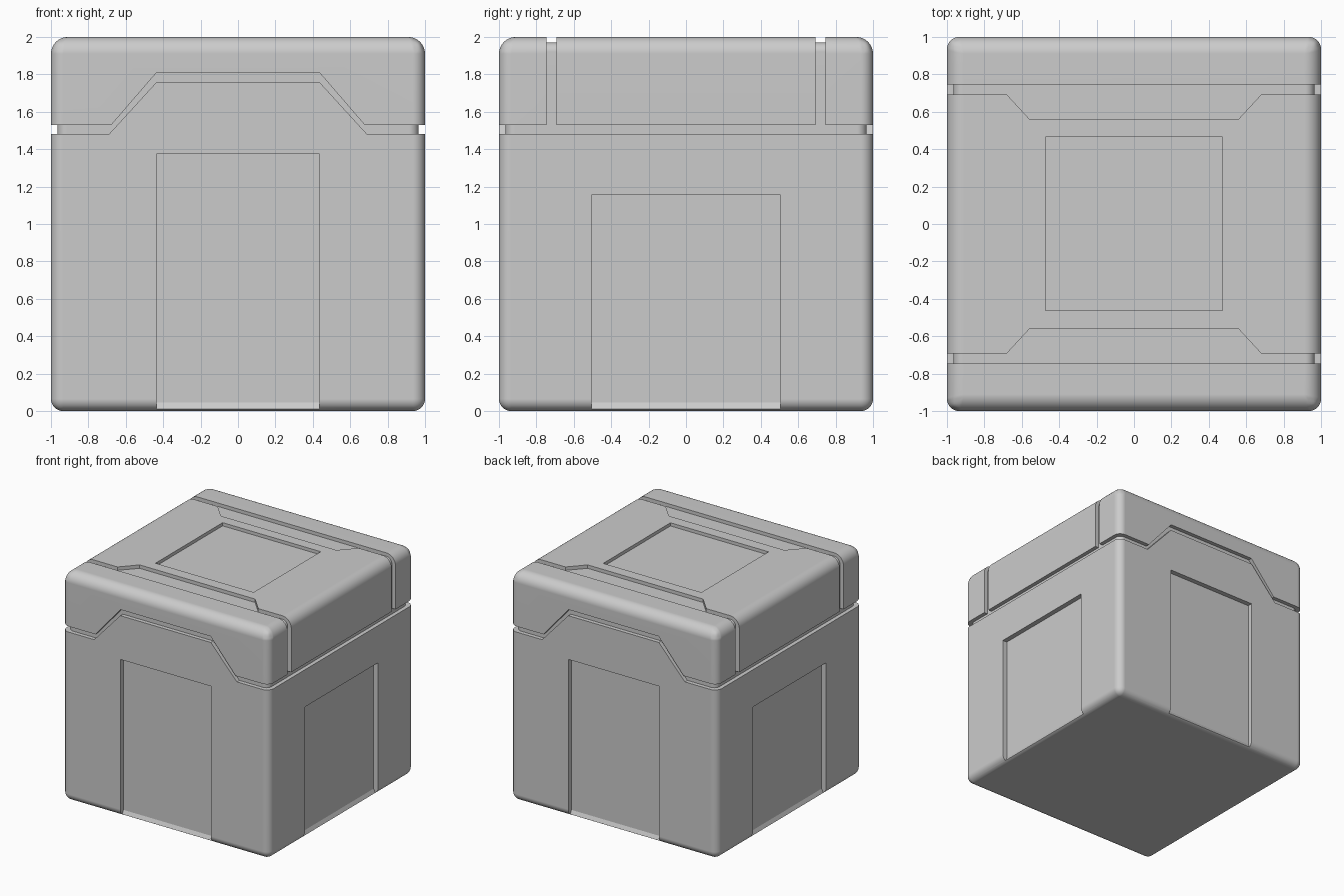
import bpy, bmesh, math
from mathutils import Matrix

default = bpy.data.objects.get("Cube")
if default:
    bpy.data.objects.remove(default, do_unlink=True)

grey = bpy.data.materials.new("plain_grey")
grey.use_nodes = True
COLOUR = (0.6, 0.6, 0.6, 1)
grey.diffuse_color = COLOUR
grey.node_tree.nodes["Principled BSDF"].inputs["Base Color"].default_value = COLOUR


def finish(name, bm):
    bmesh.ops.recalc_face_normals(bm, faces=bm.faces)
    mesh = bpy.data.meshes.new(name)
    bm.to_mesh(mesh)
    bm.free()
    mesh.materials.append(grey)
    obj = bpy.data.objects.new(name, mesh)
    bpy.context.collection.objects.link(obj)
    return obj


def apply(obj, mod):
    bpy.context.view_layer.objects.active = obj
    bpy.ops.object.modifier_apply(modifier=mod.name)


def subtract(obj, cutter):
    mod = obj.modifiers.new("cut", "BOOLEAN")
    mod.operation, mod.solver, mod.object = "DIFFERENCE", "EXACT", cutter
    apply(obj, mod)


def rounded_box(name, half, low, high, top_r, side_r, segments=8):
    """Box with softer top edges than the sides and base."""
    bm = bmesh.new()
    bmesh.ops.create_cube(bm, size=2)
    for v in bm.verts:
        v.co = (v.co.x * half, v.co.y * half, high if v.co.z > 0 else low)
    weight = bm.edges.layers.float.new("bevel_weight_edge")
    for e in bm.edges:
        e[weight] = 1 if all(v.co.z == high for v in e.verts) else side_r / top_r
    obj = finish(name, bm)
    mod = obj.modifiers.new("round", "BEVEL")
    mod.limit_method, mod.width, mod.segments = "WEIGHT", top_r, segments
    apply(obj, mod)
    return obj


def prism(name, points, axis, start, end, turn=0):
    """Extrude a 2D outline along an axis, then turn it about z."""
    place = {"x": lambda a, b, d: (d, a, b),
             "y": lambda a, b, d: (a, d, b),
             "z": lambda a, b, d: (a, b, d)}[axis]
    bm = bmesh.new()
    ends = [[bm.verts.new(place(a, b, d)) for a, b in points] for d in (start, end)]
    bm.faces.new(ends[0])
    bm.faces.new(ends[1][::-1])
    n = len(points)
    for i in range(n):
        j = (i + 1) % n
        bm.faces.new((ends[0][i], ends[0][j], ends[1][j], ends[1][i]))
    bm.transform(Matrix.Rotation(turn, 4, "Z"))
    return finish(name, bm)


def mirrored(points):
    return points + [(-a, b) for a, b in reversed(points)]


crate = rounded_box("crate", 1, 0, 2, 0.09, 0.065)
core = rounded_box("groove_floor_core", 0.965, 0.05, 1.97, 0.07, 0.05)
cutters = []

# Stepped seam between lid and base, running all the way round
lower = mirrored([(-1.2, 1.48), (-0.69, 1.48), (-0.437, 1.757)])
upper = mirrored([(-1.2, 1.53), (-0.677, 1.53), (-0.435, 1.81)])
cutters.append(prism("lid_seam", lower + upper[::-1], "y", -1.2, 1.2))

# Straps over the lid: side channels that widen on the top
inner = mirrored([(-1.2, -0.692), (-0.68, -0.692), (-0.558, -0.56)])
outline = inner + [(1.2, -0.745), (-1.2, -0.745)]
for turn in (0, math.pi):
    cutters.append(prism("lid_channel", outline, "z", 1.505, 2.2, turn))

for cutter in cutters:
    subtract(cutter, core)

# Sunken panels on the four walls, each with a sloping sill
for turn, half, top in ((0, 0.505, 1.155), (1, 0.437, 1.375),
                        (2, 0.505, 1.155), (3, 0.437, 1.375)):
    profile = [(0.957, top), (0.957, 0.045), (0.974, 0.009), (1.2, 0.009), (1.2, top)]
    cutters.append(prism("wall_panel", profile, "y", -half, half, turn * math.pi / 2))

# Sunken square in the lid
square = mirrored([(-0.474, -0.462), (-0.474, 0.465)])
cutters.append(prism("lid_panel", square, "z", 1.972, 2.2))

for cutter in cutters:
    subtract(crate, cutter)
for helper in cutters + [core]:
    bpy.data.objects.remove(helper, do_unlink=True)

# Smooth rounded edges, crisp panel lines
bpy.ops.object.select_all(action="DESELECT")
crate.select_set(True)
bpy.context.view_layer.objects.active = crate
bpy.ops.object.shade_smooth_by_angle(angle=math.radians(25))
normals = crate.modifiers.new("flat_walls", "WEIGHTED_NORMAL")
normals.keep_sharp = True
